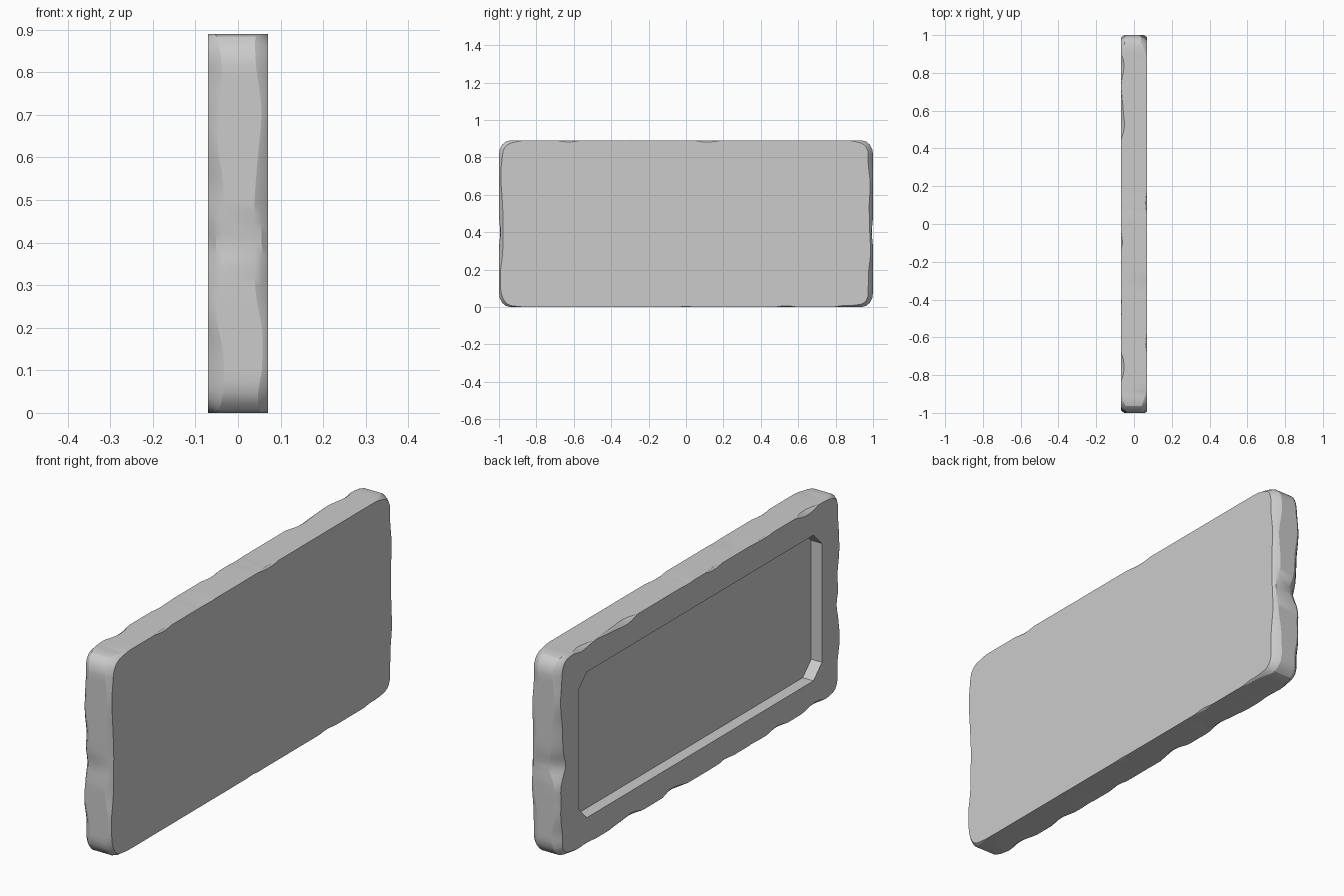
import bpy, bmesh, math
from mathutils import Vector, noise

if "Cube" in bpy.data.objects:
    bpy.data.objects.remove(bpy.data.objects["Cube"])

HX, HY, H = 0.07, 1.0, 0.89      # half thickness, half length, height
RY, RZ = 0.06, 0.075             # corner rounding


def outline():
    """Rounded rectangle in (y, z), resampled evenly."""
    pts = []
    corners = ((HY - RY, H - RZ, 0), (-HY + RY, H - RZ, 90),
               (-HY + RY, RZ, 180), (HY - RY, RZ, 270))
    for cy, cz, a0 in corners:
        for i in range(5):
            a = math.radians(a0 + i * 22.5)
            pts.append(Vector((cy + RY * math.cos(a), cz + RZ * math.sin(a))))
    out = []
    for a, b in zip(pts, pts[1:] + pts[:1]):
        n = max(1, round((b - a).length / 0.025))
        out += [a.lerp(b, i / n) for i in range(n)]
    return out


def chip(p, seed, freq):
    """Irregular chip strength from 0 to 1 at an outline point."""
    v = noise.noise(Vector((p.x * freq + seed, p.y * freq, seed * 1.7)))
    return max(0.0, min(1.0, 0.45 + 0.9 * v))


def mesh_object(name, rings):
    """Capped loft through matching rings of points."""
    bm = bmesh.new()
    loops = [[bm.verts.new(c) for c in ring] for ring in rings]
    n = len(loops[0])
    for a, b in zip(loops, loops[1:]):
        for i in range(n):
            j = (i + 1) % n
            bm.faces.new((a[i], a[j], b[j], b[i]))
    bm.faces.new(loops[0])
    bm.faces.new(loops[-1])
    bmesh.ops.recalc_face_normals(bm, faces=bm.faces[:])
    me = bpy.data.meshes.new(name)
    bm.to_mesh(me)
    bm.free()
    ob = bpy.data.objects.new(name, me)
    bpy.context.collection.objects.link(ob)
    return ob


# Stone slab: worn lightly along top and bottom, heavily at both ends
pts = outline()
rings = [[] for _ in range(6)]
for i, p in enumerate(pts):
    t = pts[(i + 1) % len(pts)] - pts[i - 1]
    inward = Vector((-t.y, t.x)).normalized()
    end = max(0.0, min(1.0, (abs(p.x) - 0.88) / 0.09))
    valley = math.exp(-((p.y - 0.4) / 0.05) ** 2) * end
    back, front = chip(p, 3.1, 7), chip(p, 8.4, 6)
    long_back = max(0, back - 0.4)
    long_front = max(0, front - 0.75)
    # Chip depth into the rim and width across it, for each broad face
    db = (1 - end) * 0.035 * long_back + end * (0.012 + 0.022 * back + 0.02 * valley)
    wb = (1 - end) * 0.035 * long_back + end * (0.015 + 0.025 * back + 0.02 * valley)
    df = (1 - end) * 0.03 * long_front + end * (0.008 + 0.022 * front)
    wf = (1 - end) * 0.03 * long_front + end * (0.012 + 0.03 * front)
    dip = 0.007 * valley
    profile = ((-HX, db), (-HX + wb * 0.45 + 0.0005, db * 0.42),
               (-HX + wb + 0.001, dip), (HX - wf - 0.001, dip),
               (HX - wf * 0.45 - 0.0005, df * 0.42), (HX, df))
    for ring, (x, d) in zip(rings, profile):
        q = p + inward * d
        ring.append((x, q.x, q.y))
slab = mesh_object("stone_slab", rings)

# Recessed panel with clipped corners on the back face
y, z0, z1, c = 0.86, 0.117, 0.768, 0.06
octagon = [(y, z0 + c), (y, z1 - c), (y - c, z1), (-y + c, z1),
           (-y, z1 - c), (-y, z0 + c), (-y + c, z0), (y - c, z0)]
cutter = mesh_object("recess_cutter",
                     [[(x, a, b) for a, b in octagon] for x in (-0.2, -HX + 0.053)])
cutter.hide_render = True
mod = slab.modifiers.new("recess", 'BOOLEAN')
mod.operation = 'DIFFERENCE'
mod.solver = 'EXACT'
mod.object = cutter
bpy.context.view_layer.objects.active = slab
slab.select_set(True)
bpy.ops.object.modifier_apply(modifier=mod.name)
bpy.data.objects.remove(cutter)
bpy.ops.object.shade_smooth_by_angle(angle=math.radians(25))
